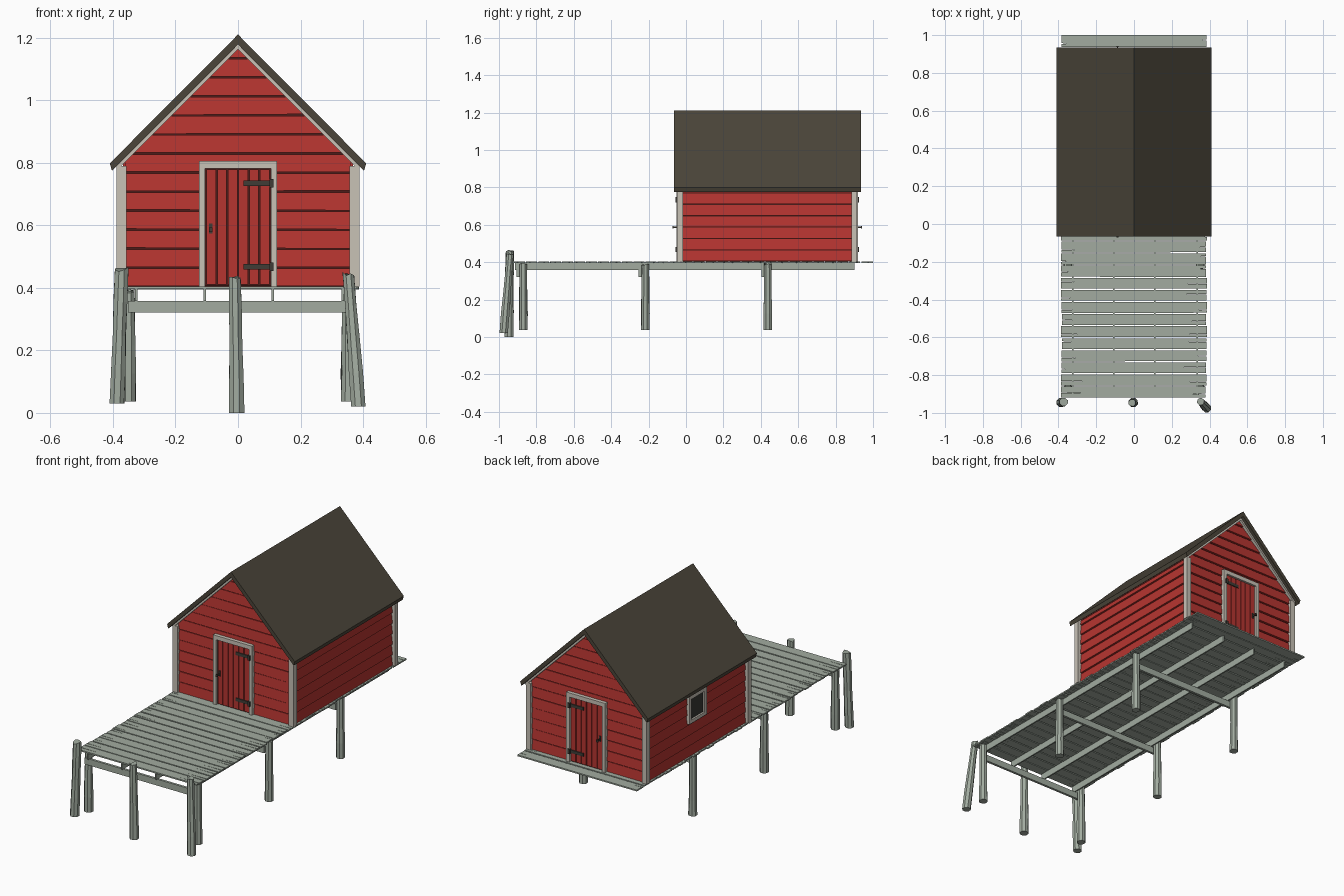
import bpy, bmesh, math, random
from mathutils import Vector

if "Cube" in bpy.data.objects:
    bpy.data.objects.remove(bpy.data.objects["Cube"])
random.seed(4)
R = random.uniform


def mat(name, r, g, b):
    m = bpy.data.materials.new(name)
    m.diffuse_color = (r, g, b, 1)
    m.use_nodes = True
    m.node_tree.nodes["Principled BSDF"].inputs["Base Color"].default_value = m.diffuse_color
    return m


WOOD = mat("weathered wood", 0.36, 0.41, 0.35)
RED = mat("red paint", 0.47, 0.035, 0.03)
TRIM = mat("pale trim", 0.58, 0.54, 0.47)
ROOF = mat("dark roof", 0.07, 0.06, 0.042)
IRON = mat("dark iron", 0.05, 0.046, 0.037)
GAP = mat("dark red gap", 0.07, 0.012, 0.01)
GLASS = mat("dark window", 0.04, 0.04, 0.035)


class Part:
    """Collects solids into one object."""
    def __init__(self, name, material, mirror_y=False):
        self.name, self.material, self.mirror = name, material, mirror_y
        self.bm = bmesh.new()

    def loft(self, *loops):
        rings = [[self.bm.verts.new(p) for p in loop] for loop in loops]
        n = len(rings[0])
        self.bm.faces.new(rings[0][::-1])
        self.bm.faces.new(rings[-1])
        for a, b in zip(rings, rings[1:]):
            for i in range(n):
                j = (i + 1) % n
                self.bm.faces.new((a[i], a[j], b[j], b[i]))

    def box(self, x0, x1, y0, y1, z0, z1):
        c = [(x0, y0), (x1, y0), (x1, y1), (x0, y1)]
        self.loft([(x, y, z0) for x, y in c], [(x, y, z1) for x, y in c])

    def done(self):
        if self.mirror:  # copy to the back gable of the house
            dup = bmesh.ops.duplicate(self.bm, geom=self.bm.verts[:] + self.bm.edges[:] + self.bm.faces[:])
            for v in dup["geom"]:
                if isinstance(v, bmesh.types.BMVert):
                    v.co.y = 0.87 - v.co.y
        bmesh.ops.recalc_face_normals(self.bm, faces=self.bm.faces[:])
        me = bpy.data.meshes.new(self.name)
        self.bm.to_mesh(me)
        me.materials.append(self.material)
        bpy.context.collection.objects.link(bpy.data.objects.new(self.name, me))


# Deck planks with split ends
p = Part("deck_planks", WOOD)
for i in range(30):
    y0 = -0.92 + 0.064 * i
    y1 = y0 + (0.064 if i == 29 else 0.059)
    a, b = -0.385 + R(-.004, .004), 0.383 + R(-.004, .004)
    ya, yb = y0 + R(.015, .045), y0 + R(.015, .045)
    o = [(a, y0 + R(0, .003)), (b, y0 + R(0, .003)), (b, yb - .002), (b - R(.04, .14), yb),
         (b, yb + .002), (b, y1), (a, y1), (a, ya + .002), (a + R(.04, .14), ya), (a, ya - .002)]
    z = R(-.001, .001)
    p.loft([(x, y, .396 + z) for x, y in o], [(x, y, .404 + z) for x, y in o])
p.done()

# Joists and cross beams
p = Part("joists", WOOD)
for x in (-0.325, -0.107, 0.111, 0.335):
    p.box(x - .004, x + .004, -0.915, 0.9, .358, .397)
p.done()
p = Part("cross_beams", WOOD)
for y in (-0.898, -0.246, 0.41):
    p.box(-0.352, 0.345, y - .007, y + .007, .321, .358)
p.done()


# Round posts: rough eight-sided lofts
def post(part, bottom, top, r0, r1):
    b, t = Vector(bottom), Vector(top)
    rings = []
    for k in range(5):
        f = k / 4
        c, r = b.lerp(t, f), r0 + (r1 - r0) * f
        s = 1 if k in (0, 4) else R(.93, 1.07)
        rings.append([(c.x + r * s * math.cos(a) * R(.94, 1.03), c.y + r * s * math.sin(a) * R(.94, 1.03),
                       c.z + (R(-.012, .005) if k == 4 else 0))
                      for a in (math.tau * (i + .5) / 8 for i in range(8))])
    part.loft(*rings)


p = Part("support_posts", WOOD)
for y in (-0.87, -0.217, 0.437):
    for x in (-0.35, 0.352):
        post(p, (x, y, .037), (x, y, .394), .025, .021)
p.done()
p = Part("mooring_posts", WOOD)
post(p, (-0.387, -0.945, .03), (-0.372, -0.942, .462), .025, .023)
post(p, (-0.004, -0.945, 0), (-0.01, -0.947, .437), .026, .02)
post(p, (0.385, -0.975, .02), (0.353, -0.94, .449), .025, .02)
p.done()

# House core, dark behind the boards
p = Part("house_core", GAP)
g = [(-.36, .404), (.36, .404), (.36, .812), (0, 1.172), (-.36, .812)]
p.loft([(x, -.02, z) for x, z in g], [(x, .89, z) for x, z in g])
p.done()


# Gable siding, clipped to the roof line
def half(z):
    return min(.362, 1.172 - z)


p = Part("gable_siding", RED, True)
for i in range(13):
    z0 = .405 + .061 * i
    z1 = min(z0 + .056, 1.17)
    zs = [z0, .81, z1] if z0 < .81 < z1 else [z0, z1]
    sk = R(-.003, .003)
    out = [(half(z), z) for z in zs] + [(-half(z), z) for z in zs[::-1]]

    def tilt(x, z):
        return z + (sk * x / .36 if z == z0 and i else 0)
    p.loft([(x, -.019, tilt(x, z)) for x, z in out],
           [(x, -.033 + .1 * (z - z0), tilt(x, z)) for x, z in out])
p.done()

# Side siding
p = Part("side_siding", RED)
for s in (-1, 1):
    for i in range(7):
        z0 = .405 + .061 * i
        z1 = min(z0 + .057, .8)
        c = [(.359, z0), (.373, z0), (.366, z1), (.359, z1)]
        p.loft([(s * x, -.018, z) for x, z in c], [(s * x, .888, z) for x, z in c])
p.done()

# Corner trim and gable trim
p = Part("corner_trim", TRIM, True)
for s in (-1, 1):
    x0, x1 = sorted((s * .357, s * .388))
    p.box(x0, x1, -.045, -.015, .404, .79)
p.done()
p = Part("gable_trim", TRIM, True)
g = [(-.388, .791), (0, 1.179), (.388, .791), (.388, .775), (0, 1.163), (-.388, .775)]
p.loft([(x, -.046, z) for x, z in g], [(x, -.02, z) for x, z in g])
p.done()

# Roof
p = Part("roof", ROOF)
g = [(-.41, .798), (0, 1.21), (.41, .798), (.403, .774), (0, 1.178), (-.403, .774)]
p.loft([(x, -.065, z) for x, z in g], [(x, .935, z) for x, z in g])
p.done()

# Doors with frames, on both gables
p = Part("door_frames", TRIM, True)
for x0, x1, z0, z1 in ((-.125, -.105, .404, .782), (.105, .125, .404, .782), (-.125, .125, .782, .806)):
    p.box(x0, x1, -.05, -.02, z0, z1)
p.done()
p = Part("door_backing", GAP, True)
p.box(-.105, .105, -.036, -.02, .406, .782)
p.done()
p = Part("door_planks", RED, True)
for i in range(6):
    x = -.102 + .034 * i
    p.box(x + .002, x + .032, -.042, -.03, .41, .779)
p.done()
p = Part("door_hinges", IRON, True)
for z in (.734, .467):
    p.box(.018, .105, -.047, -.04, z - .009, z + .009)
    p.box(.1, .114, -.056, -.04, z - .014, z + .014)
p.done()
p = Part("door_handles", IRON, True)
p.box(-.092, -.082, -.046, -.04, .573, .605)
p.box(-.09, -.084, -.068, -.04, .582, .59)
p.box(-.093, -.081, -.072, -.066, .579, .593)
p.done()

# Window on the left wall
p = Part("window_frame", TRIM)
for y0, y1, z0, z1 in ((.36, .38, .6, .76), (.5, .52, .6, .76), (.38, .5, .6, .62), (.38, .5, .74, .76)):
    p.box(-.386, -.358, y0, y1, z0, z1)
p.done()
p = Part("window_pane", GLASS)
p.box(-.376, -.367, .38, .5, .62, .74)
p.done()
